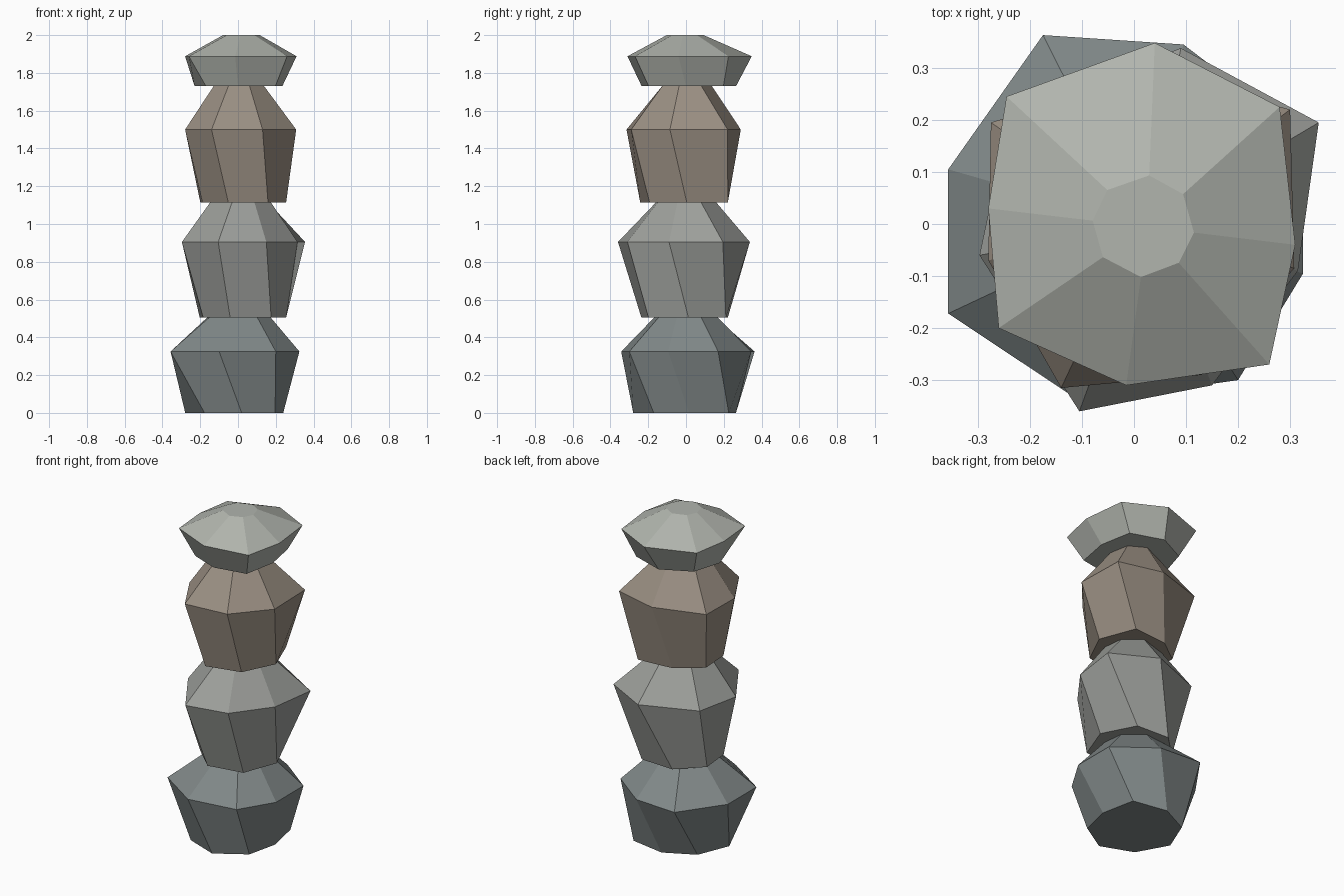
import bpy, bmesh
from math import sin, cos, atan2, radians, tau


def stone(name, color, heights, foot_start, foot_radii, belt, top_center, top_radius):
    """Faceted stone: even-angled foot ring, irregular belt ring, small top ring."""
    n = len(belt)
    z0, z1, z2 = heights
    foot = [(r * cos(radians(foot_start) + tau * i / n),
             r * sin(radians(foot_start) + tau * i / n), z0)
            for i, r in enumerate(foot_radii)]
    middle = [(x, y, z1) for x, y in belt]
    cx, cy = top_center
    top = [(cx + top_radius * cos(atan2(y, x)),
            cy + top_radius * sin(atan2(y, x)), z2) for x, y in belt]

    bm = bmesh.new()
    rings = [[bm.verts.new(p) for p in ring] for ring in (foot, middle, top)]
    for a, b in zip(rings, rings[1:]):
        for i in range(n):
            j = (i + 1) % n
            bm.faces.new((a[i], a[j], b[j], b[i]))
    bm.faces.new(rings[0][::-1])
    bm.faces.new(rings[-1])
    bmesh.ops.recalc_face_normals(bm, faces=bm.faces)
    mesh = bpy.data.meshes.new(name)
    bm.to_mesh(mesh)
    bm.free()

    mat = bpy.data.materials.new(name + "_material")
    mat.diffuse_color = (*color, 1)
    mesh.materials.append(mat)
    obj = bpy.data.objects.new(name, mesh)
    bpy.context.collection.objects.link(obj)


# Rings run counter-clockwise, starting near the front
stone("base_stone", (0.22, 0.25, 0.25), (0, 0.325, 0.505),
      274, [0.28, 0.26, 0.24, 0.30, 0.265, 0.265, 0.28, 0.27],
      [(-0.10, -0.343), (0.20, -0.30), (0.325, -0.095), (0.325, 0.17),
       (0.095, 0.345), (-0.175, 0.363), (-0.357, 0.105), (-0.357, -0.172)],
      (0.005, 0.0), 0.175)

stone("lower_stone", (0.34, 0.35, 0.33), (0.505, 0.905, 1.115),
      260, [0.24, 0.265, 0.255, 0.26, 0.23, 0.22, 0.21],
      [(-0.105, -0.36), (0.15, -0.31), (0.315, -0.09), (0.355, 0.195),
       (0.09, 0.338), (-0.24, 0.21), (-0.297, -0.06)],
      (0.015, 0.0), 0.165)

stone("upper_stone", (0.33, 0.28, 0.23), (1.115, 1.50, 1.73),
      258, [0.248, 0.25, 0.255, 0.28, 0.21, 0.22, 0.21],
      [(-0.14, -0.315), (0.13, -0.29), (0.308, -0.085), (0.30, 0.22),
       (0.03, 0.29), (-0.275, 0.195), (-0.28, -0.07)],
      (0.005, 0.0), 0.138)

stone("cap_stone", (0.44, 0.46, 0.42), (1.73, 1.888, 2.0),
      270, [0.235, 0.28, 0.235, 0.28, 0.265, 0.25, 0.23, 0.24],
      [(-0.015, -0.31), (0.26, -0.27), (0.31, -0.04), (0.28, 0.225),
       (0.04, 0.348), (-0.245, 0.245), (-0.28, 0.03), (-0.26, -0.20)],
      (0.018, -0.004), 0.098)
